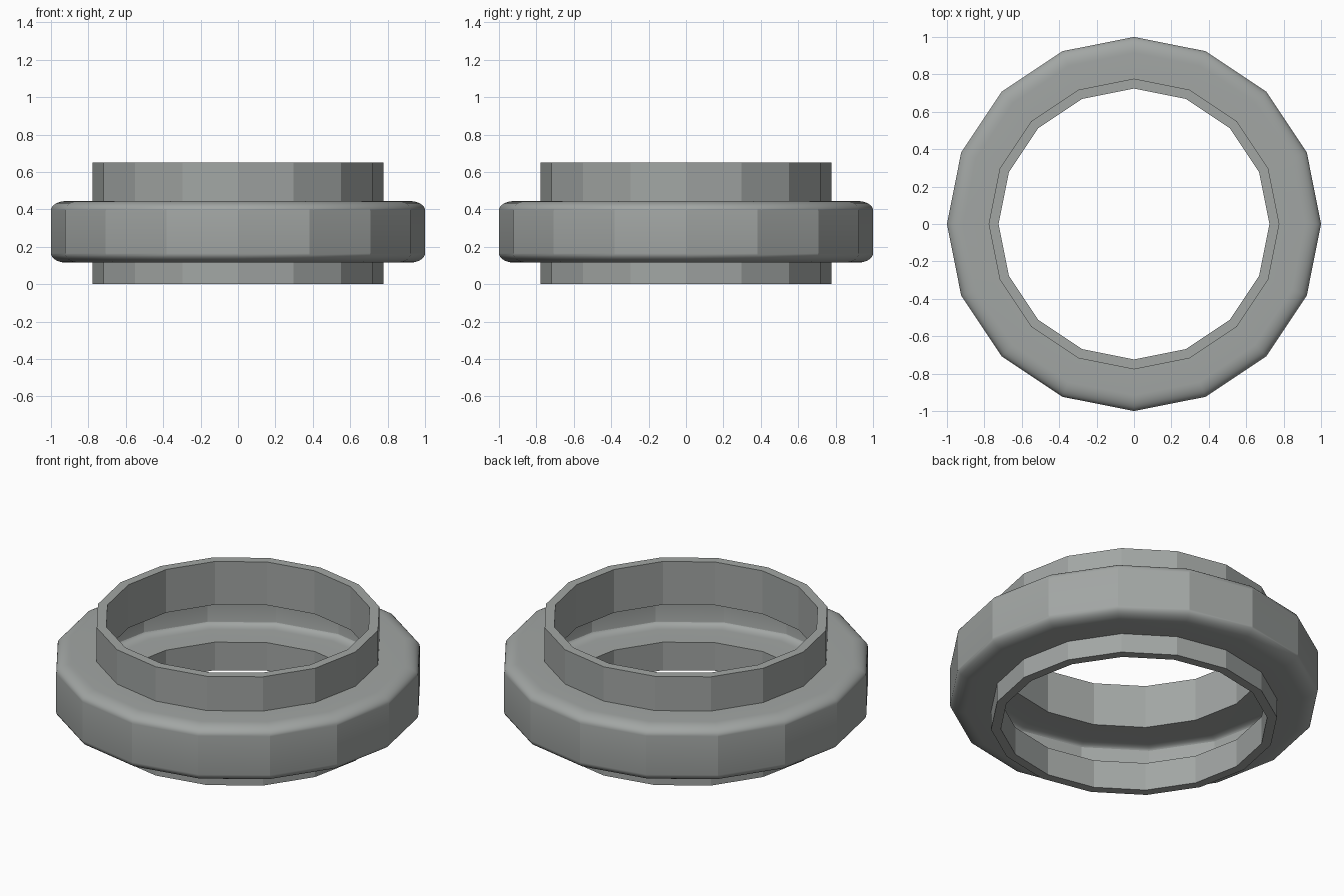
import bpy, bmesh, math

cube = bpy.data.objects.get("Cube")
if cube:
    bpy.data.objects.remove(cube)

SIDES = 16
HEIGHT = 0.65
NECK_R, BELT_R = 0.777, 1.0
BELT_LOW, BELT_HIGH = 0.115, 0.445
WALL = 0.053
STEPS = 8


def corner(radius, z, width, drop, top):
    """Rounded corner of the belt, listed from low to high."""
    sign = 1 if top else -1
    points = []
    for i in range(STEPS + 1):
        a = math.pi / 2 * i / STEPS
        points.append((radius - width * (1 - math.cos(a)),
                       z - sign * drop * (1 - math.sin(a))))
    return points if top else points[::-1]


def shell_side(inset):
    """One skin of the hollow wall, from the bottom rim to the top rim."""
    neck, belt = NECK_R - inset, BELT_R - inset
    low, high = BELT_LOW + inset, BELT_HIGH - inset
    width, drop = 0.085 - inset / 2, 0.05 - inset / 2
    return ([(neck, 0), (neck, low)]
            + corner(belt, low, width, drop, False)
            + corner(belt, high, width, drop, True)
            + [(neck, high), (neck, HEIGHT)])


# Steel material
steel = bpy.data.materials.new("grey_steel")
steel.use_nodes = True
color = (0.36, 0.38, 0.37, 1)
steel.diffuse_color = color
steel.node_tree.nodes["Principled BSDF"].inputs["Base Color"].default_value = color

# Hollow collar: closed wall profile turned around z
profile = shell_side(0) + shell_side(WALL)[::-1]
bm = bmesh.new()
rings = []
for s in range(SIDES):
    a = math.tau * s / SIDES
    rings.append([bm.verts.new((r * math.cos(a), r * math.sin(a), z)) for r, z in profile])
for s in range(SIDES):
    here, there = rings[s], rings[(s + 1) % SIDES]
    for i in range(len(profile)):
        j = (i + 1) % len(profile)
        bm.faces.new((here[i], there[i], there[j], here[j]))
bmesh.ops.recalc_face_normals(bm, faces=bm.faces)
mesh = bpy.data.meshes.new("hollow_collar")
bm.to_mesh(mesh)
bm.free()
mesh.materials.append(steel)
collar = bpy.data.objects.new("hollow_collar", mesh)
bpy.context.collection.objects.link(collar)

# Flat wall facets, soft belt corners
bpy.ops.object.select_all(action="DESELECT")
collar.select_set(True)
bpy.context.view_layer.objects.active = collar
bpy.ops.object.shade_smooth_by_angle(angle=math.radians(21))
